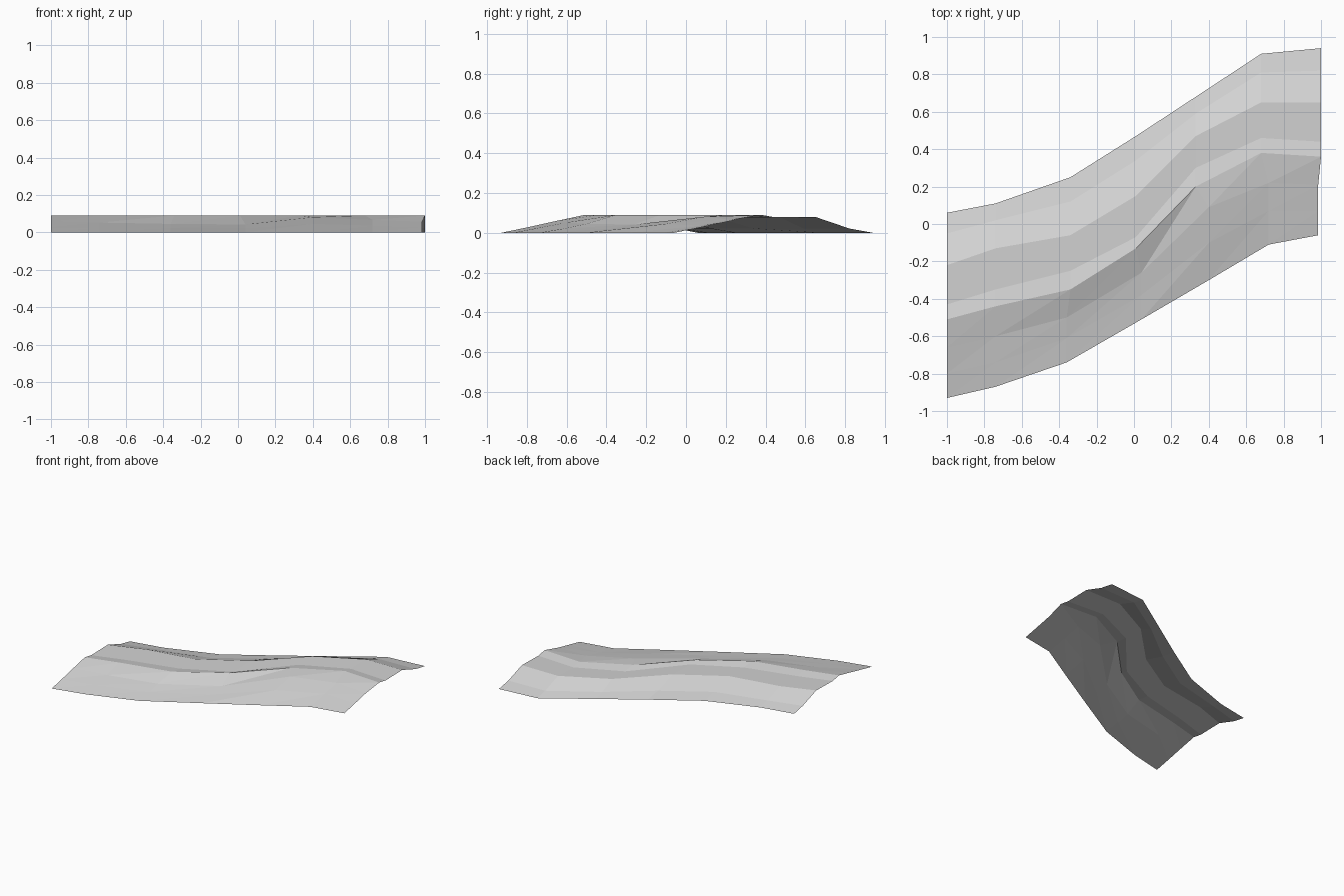
import bpy
import bmesh

# Remove the default object
cube = bpy.data.objects.get("Cube")
if cube:
    bpy.data.objects.remove(cube, do_unlink=True)

# Stations along the strip: the front bank is slightly offset from the crest and back bank
FRONT_X = (-1, -.74, -.36, .04, .4, .72, .985)
BACK_X = (-1, -.74, -.34, .01, .33, .68, 1)

# Contour lines from front to back: stations, y at each station, height (single or per station)
CONTOURS = {
    "front_edge": (FRONT_X, (-.93, -.87, -.74, -.51, -.3, -.11, -.06), 0),
    "front_foot": (FRONT_X, (-.8, -.74, -.61, -.38, -.1, .07, .07),
                   (.027, .025, .022, .02, .045, .036, .027)),
    "front_shoulder": (FRONT_X, (-.66, -.6, -.5, -.26, .09, .22, .21),
                       (.058, .052, .045, .042, .081, .066, .057)),
    "crest": (BACK_X, (-.51, -.44, -.35, -.13, .2, .38, .36), .09),
    "dip": (BACK_X, (-.43, -.35, -.25, -.07, .3, .46, .44), .076),
    "back_shoulder": (BACK_X, (-.22, -.13, -.06, .15, .47, .65, .65), .08),
    "back_foot": (BACK_X, (-.05, .02, .12, .34, .59, .81, .82), .022),
    "back_edge": (BACK_X, (.06, .11, .25, .47, .68, .91, .94), 0),
}


def make_material(name, value):
    """Create one flat grey material."""
    material = bpy.data.materials.new(name)
    material.use_nodes = True
    colour = (value, value, value, 1)
    material.diffuse_color = colour
    shader = material.node_tree.nodes["Principled BSDF"]
    shader.inputs["Base Color"].default_value = colour
    shader.inputs["Roughness"].default_value = 1
    return material


def add_contour(bm, stations, offsets, heights):
    """Add the vertices of one line running along the strip."""
    if isinstance(heights, (int, float)):
        heights = [heights] * len(stations)
    return [bm.verts.new(point) for point in zip(stations, offsets, heights)]


def bridge(bm, near, far, split):
    """Fill the band between two contours, with faces looking up."""
    for i in range(len(near) - 1):
        a, b, c, d = near[i], near[i + 1], far[i + 1], far[i]
        if split:
            bm.faces.new((a, b, c))
            bm.faces.new((a, c, d))
        else:
            bm.faces.new((a, b, c, d))


# Open ridge sheet: the uneven front bank is split into triangles, the rest stays in quads
bm = bmesh.new()
lines = {name: add_contour(bm, *data) for name, data in CONTOURS.items()}
names = list(lines)
for near, far in zip(names, names[1:]):
    bridge(bm, lines[near], lines[far], split=near.startswith("front"))

mesh = bpy.data.meshes.new("winding_ridge")
bm.to_mesh(mesh)
bm.free()
mesh.materials.append(make_material("light grey", .65))
ridge = bpy.data.objects.new("winding_ridge", mesh)
bpy.context.collection.objects.link(ridge)
